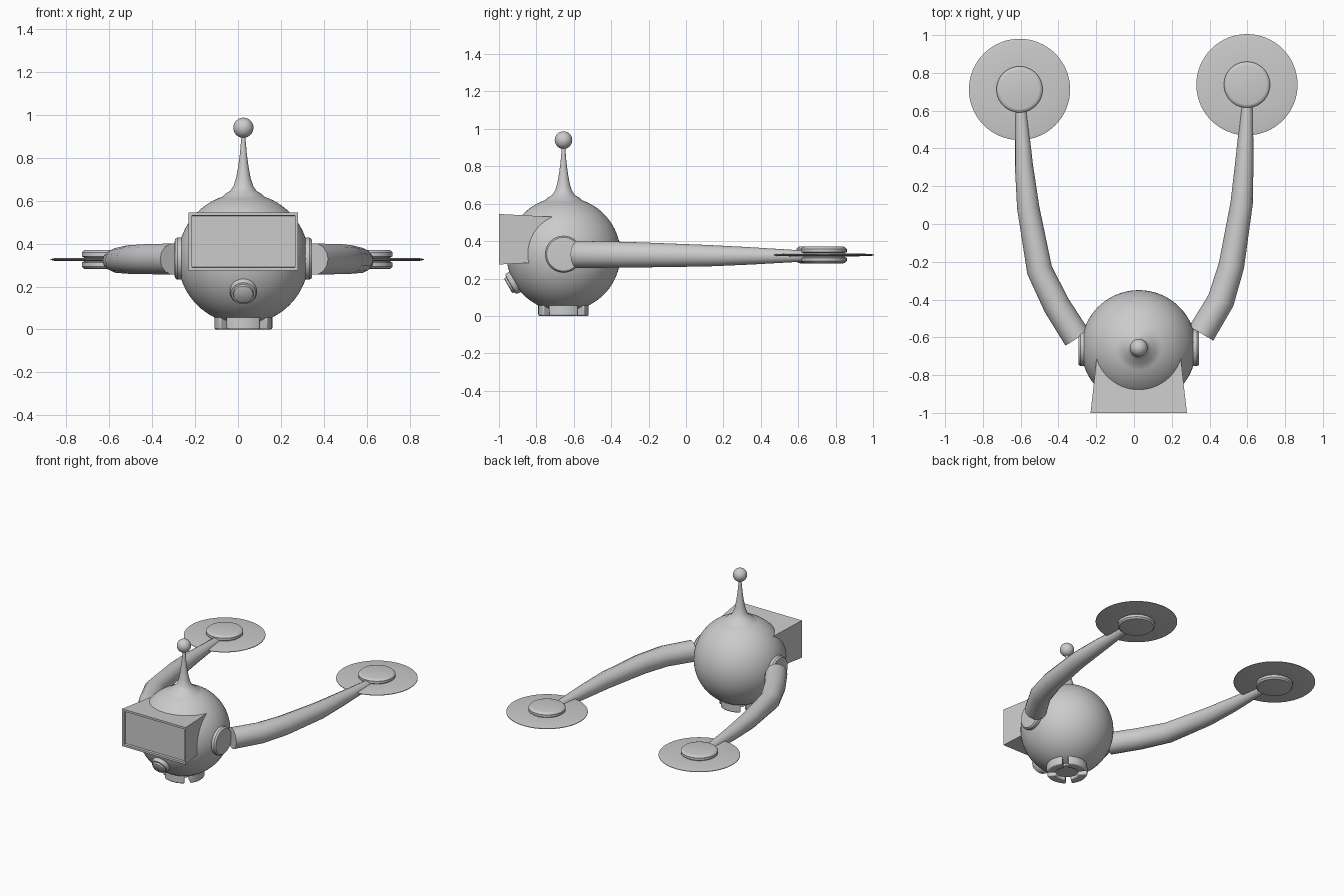
import bpy, bmesh
from math import sin, cos, pi, radians
from mathutils import Vector, Matrix

cube = bpy.data.objects.get("Cube")
if cube:
    bpy.data.objects.remove(cube)

grey = bpy.data.materials.new("light_grey")
grey.use_nodes = True
grey.diffuse_color = (0.6, 0.6, 0.6, 1)
grey.node_tree.nodes["Principled BSDF"].inputs["Base Color"].default_value = (0.6, 0.6, 0.6, 1)

CENTRE = Vector((0.025, -0.655, 0.33))
R = 0.305


def smooth(obj, angle=35):
    bpy.ops.object.select_all(action='DESELECT')
    obj.select_set(True)
    bpy.context.view_layer.objects.active = obj
    bpy.ops.object.shade_smooth_by_angle(angle=radians(angle))


def add(name, bm):
    bmesh.ops.recalc_face_normals(bm, faces=bm.faces[:])
    mesh = bpy.data.meshes.new(name)
    bm.to_mesh(mesh)
    bm.free()
    mesh.materials.append(grey)
    obj = bpy.data.objects.new(name, mesh)
    bpy.context.collection.objects.link(obj)
    return obj


def lathe(name, profile, origin, axis=(0, 0, 1), sides=48):
    """Turn (radius, height) points about an axis and cap both ends."""
    bm = bmesh.new()
    turn = Vector((0, 0, 1)).rotation_difference(Vector(axis)).to_matrix().to_4x4()
    place = Matrix.Translation(origin) @ turn
    rings = [[bm.verts.new(place @ Vector((r * cos(2 * pi * i / sides), r * sin(2 * pi * i / sides), h)))
              for i in range(sides)] for r, h in profile]
    for a, b in zip(rings, rings[1:]):
        for i in range(sides):
            j = (i + 1) % sides
            bm.faces.new((a[i], a[j], b[j], b[i]))
    bm.faces.new(rings[0])
    bm.faces.new(rings[-1])
    obj = add(name, bm)
    smooth(obj)
    return obj


# Round body flowing into the thin antenna
body = [(R * sin(a), -R * cos(a)) for a in (radians(4 + 4.5 * i) for i in range(36))]
body += [(0.085, 0.302), (0.062, 0.315), (0.046, 0.338), (0.034, 0.375),
         (0.024, 0.43), (0.016, 0.49), (0.009, 0.57), (0.007, 0.6)]
lathe("body_with_antenna", body, CENTRE, sides=64)

bm = bmesh.new()
bmesh.ops.create_uvsphere(bm, u_segments=32, v_segments=16, radius=0.047)
bmesh.ops.translate(bm, verts=bm.verts, vec=(CENTRE.x, CENTRE.y, 0.94))
smooth(add("antenna_ball", bm))

# Tapered screen housing with a recessed screen
bm = bmesh.new()
bmesh.ops.create_cube(bm, size=1)
for v in bm.verts:
    front = v.co.y < 0
    w, h = (0.51, 0.27) if front else (0.425, 0.23)
    v.co = Vector((CENTRE.x + v.co.x * w, -1 if front else -0.62, 0.41 + v.co.z * h))
bm.normal_update()
face = min(bm.faces, key=lambda f: f.calc_center_median().y)
bmesh.ops.inset_region(bm, faces=[face], thickness=0.021)
bmesh.ops.inset_region(bm, faces=[face], thickness=0.0005, depth=-0.02)
add("screen_housing", bm)

# Round button under the screen, pointing out from the body
out = Vector((0, -0.28, -0.16)).normalized()
lathe("front_button", [(0.062, -0.05), (0.062, 0.012), (0.057, 0.02), (0.048, 0.022),
                       (0.045, 0.033), (0.04, 0.036)], CENTRE + out * R, out, 32)

# Side mounts, arms and rotors
ARM = [(0.328, -0.592, 0.328, 0.074), (0.435, -0.418, 0.328, 0.072),
       (0.508, -0.232, 0.326, 0.068), (0.565, 0.098, 0.322, 0.059),
       (0.584, 0.325, 0.321, 0.048), (0.6, 0.64, 0.32, 0.029)]
SHIFT = (0.028, 0.025, 0.008, 0.005, 0.001, 0)
HUB = [(0.1, -0.045), (0.112, -0.043), (0.122, -0.033), (0.122, -0.015), (0.112, -0.01),
       (0.112, 0.01), (0.122, 0.015), (0.122, 0.033), (0.112, 0.043), (0.104, 0.045)]
DISC = [(0.12, -0.008), (0.25, -0.006), (0.268, -0.002), (0.268, 0.002), (0.25, 0.006), (0.12, 0.008)]

for side, s in (("left", 1), ("right", -1)):
    lathe(side + "_mount", [(0.098, 0.25), (0.098, 0.308), (0.09, 0.319), (0.08, 0.32)],
          CENTRE, (s, 0, 0), 40)

    curve = bpy.data.curves.new(side + "_arm", 'CURVE')
    curve.dimensions = '3D'
    curve.twist_mode = 'Z_UP'
    curve.bevel_depth = 1
    curve.bevel_resolution = 5
    curve.use_fill_caps = True
    spline = curve.splines.new('POLY')
    spline.points.add(len(ARM) - 1)
    for p, (x, y, z, r), d in zip(spline.points, ARM, SHIFT):
        p.co = (s * x + d, y + 0.0125 * s, z, 1)
        p.radius = r
    curve.materials.append(grey)
    arm = bpy.data.objects.new(side + "_arm", curve)
    bpy.context.collection.objects.link(arm)
    bpy.ops.object.select_all(action='DESELECT')
    arm.select_set(True)
    bpy.context.view_layer.objects.active = arm
    bpy.ops.object.convert(target='MESH')
    smooth(bpy.context.view_layer.objects.active, 40)

    hub = Vector((s * 0.602 - 0.004, 0.725 + 0.0125 * s, 0.326))
    lathe(side + "_rotor_hub", HUB, hub)
    lathe(side + "_rotor_disc", DISC, hub, sides=64)

# Four curved feet with diagonal gaps, around a flat plug
for n in range(4):
    bm = bmesh.new()
    rows = []
    for i in range(9):
        t = (i / 8 - 0.5) * 2
        mid = n * pi / 2
        rows.append([])
        for r, spread in ((0.075, 32), (0.135, 37)):
            a = mid + radians(spread) * t
            for z in (0, 0.075):
                rows[-1].append(bm.verts.new((CENTRE.x + r * cos(a), CENTRE.y + r * sin(a), z)))
    for a, b in zip(rows, rows[1:]):
        for i, j in ((0, 1), (1, 3), (3, 2), (2, 0)):
            bm.faces.new((a[i], a[j], b[j], b[i]))
    for row in (rows[0], rows[-1]):
        bm.faces.new((row[0], row[1], row[3], row[2]))
    foot = add("foot_%d" % (n + 1), bm)
    bevel = foot.modifiers.new("soft_edges", 'BEVEL')
    bevel.width = 0.008
    bevel.segments = 2
    bevel.limit_method = 'ANGLE'
    smooth(foot)

lathe("base_plug", [(0.078, 0.018), (0.078, 0.06)], (CENTRE.x, CENTRE.y, 0), sides=8)
